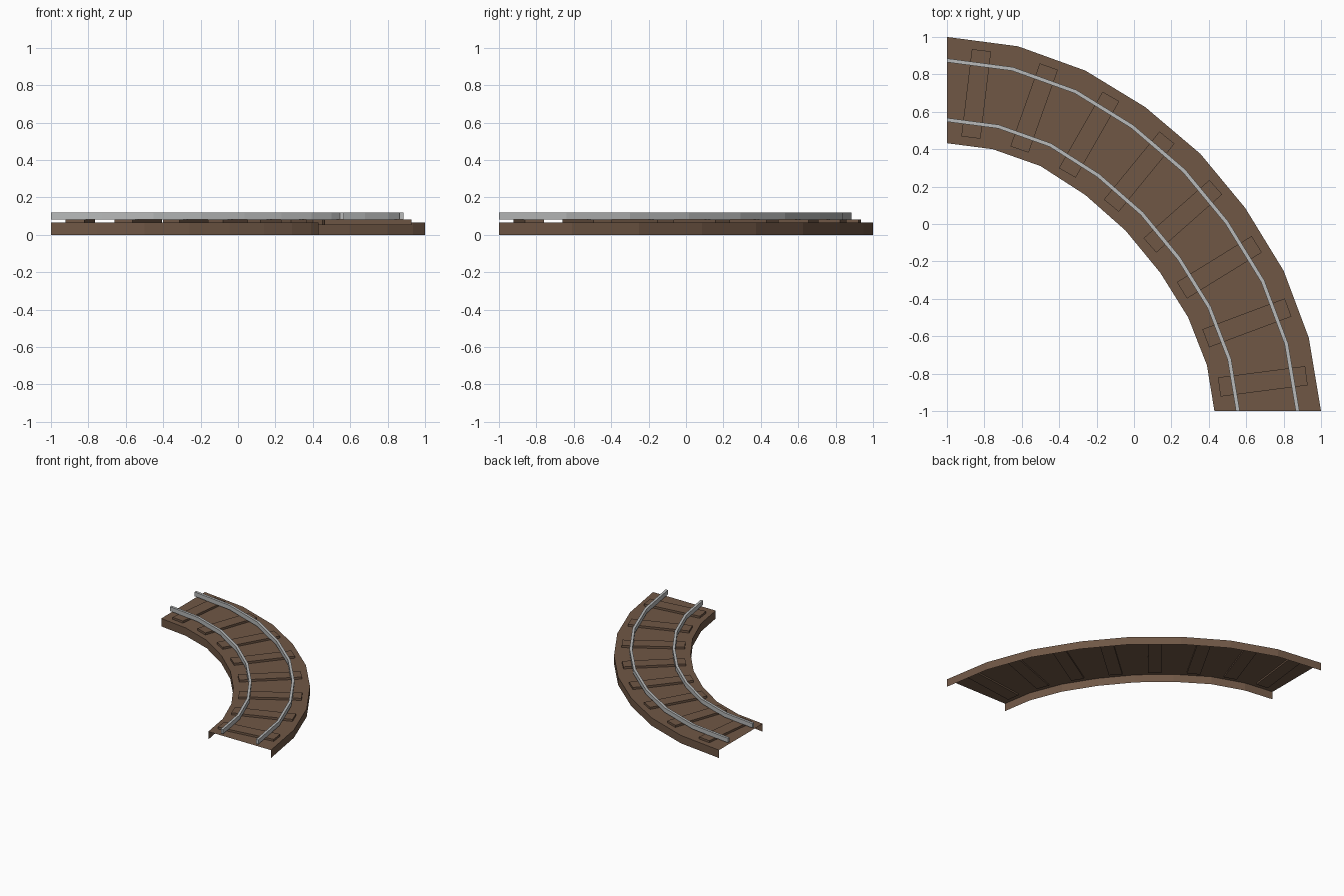
import bpy, bmesh
from mathutils import Vector, Matrix

if "Cube" in bpy.data.objects:
    bpy.data.objects.remove(bpy.data.objects["Cube"])


def material(name, rgb):
    m = bpy.data.materials.new(name)
    m.diffuse_color = (*rgb, 1)
    m.use_nodes = True
    m.node_tree.nodes["Principled BSDF"].inputs["Base Color"].default_value = m.diffuse_color
    return m


wood = material("brown wood", (0.16, 0.095, 0.06))
steel = material("grey steel", (0.48, 0.49, 0.49))

# Outer and inner edge of the quarter bend, seen from above
outer = [Vector(p) for p in [(-1, 1), (-.62, .95), (-.26, .82), (.06, .625), (.355, .375),
                             (.595, .085), (.80, -.25), (.935, -.61), (1, -1)]]
inner = [Vector(p) for p in [(-1, .432), (-.755, .40), (-.50, .31), (-.26, .155), (-.045, -.035),
                             (.14, -.26), (.29, -.50), (.39, -.755), (.43, -1)]]


def add_object(name, bm, mat):
    me = bpy.data.meshes.new(name)
    bm.to_mesh(me)
    bm.free()
    me.materials.append(mat)
    ob = bpy.data.objects.new(name, me)
    bpy.context.collection.objects.link(ob)
    return ob


def sweep(name, profile, closed, mat):
    """Sweep (fraction from outer to inner edge, z) points along the bend."""
    bm = bmesh.new()
    rings = [[bm.verts.new((*o.lerp(i, f), z)) for f, z in profile]
             for o, i in zip(outer, inner)]
    n = len(profile)
    for a, b in zip(rings, rings[1:]):
        for k in range(n if closed else n - 1):
            j = (k + 1) % n
            bm.faces.new((a[k], a[j], b[j], b[k]))
    if closed:
        bm.faces.new(rings[0])
        bm.faces.new(rings[-1])
        bmesh.ops.recalc_face_normals(bm, faces=bm.faces)
    return add_object(name, bm, mat)


# Deck: thin sheet with skirts, open below and at both ends
sweep("deck", [(0, 0), (0, .065), (1, .065), (1, 0)], False, wood)

# Two rails
for name, f in (("outer_rail", .22), ("inner_rail", .78)):
    w = .018
    sweep(name, [(f - w, .082), (f - w, .118), (f + w, .118), (f + w, .082)], True, steel)

# One sleeper at the middle of every bend segment
for k in range(8):
    a = (outer[k] + outer[k + 1]) / 2
    b = (inner[k] + inner[k + 1]) / 2
    c, d = (a + b) / 2, (a - b).normalized()
    rot = Matrix(((d.x, -d.y, 0), (d.y, d.x, 0), (0, 0, 1))).to_4x4()
    bm = bmesh.new()
    bmesh.ops.create_cube(bm, size=1, matrix=Matrix.Translation((c.x, c.y, .067)) @ rot
                          @ Matrix.Diagonal((.47, .103, .03, 1)))
    add_object(f"sleeper_{k + 1}", bm, wood)
